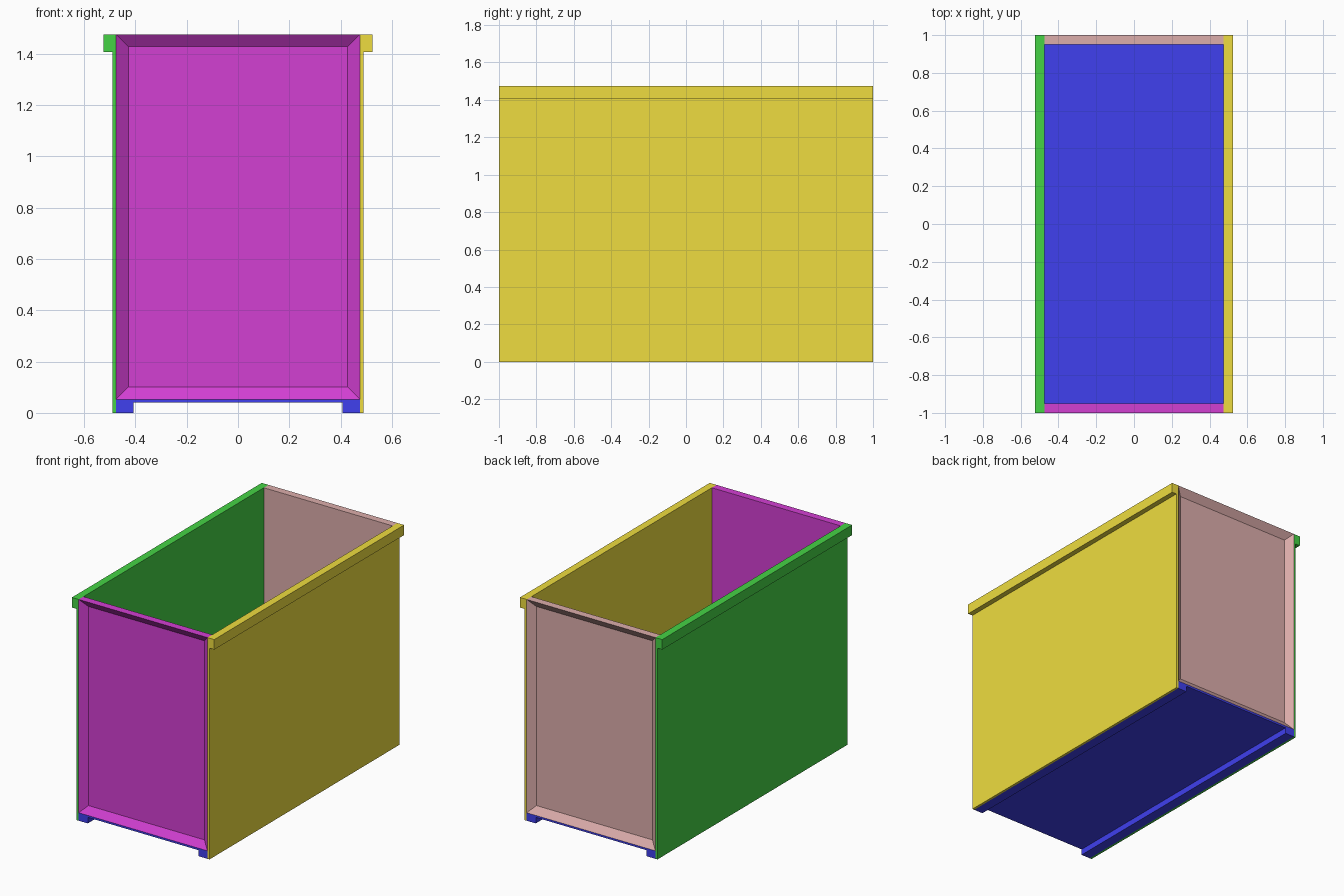
import bpy, bmesh

if "Cube" in bpy.data.objects:
    bpy.data.objects.remove(bpy.data.objects["Cube"])

TOP = 1.475      # rim height
IN = 0.475       # inner half width
OUT = 0.49       # outer half width of the side walls
LIP = 0.525      # half width at the rim lip
FLOOR = 0.053    # floor top
RIM = 0.067      # width of frame, rails and lip


def finish(name, bm, color):
    bmesh.ops.recalc_face_normals(bm, faces=bm.faces)
    mesh = bpy.data.meshes.new(name)
    bm.to_mesh(mesh)
    bm.free()
    mat = bpy.data.materials.new(name + "_colour")
    mat.diffuse_color = (*color, 1)
    mat.use_nodes = True
    mat.node_tree.nodes["Principled BSDF"].inputs["Base Color"].default_value = mat.diffuse_color
    mesh.materials.append(mat)
    obj = bpy.data.objects.new(name, mesh)
    bpy.context.collection.objects.link(obj)


def extrude_profile(name, points, color):
    """Sweep an xz profile along the full length of the box."""
    bm = bmesh.new()
    face = bm.faces.new([bm.verts.new((x, -1, z)) for x, z in points])
    ret = bmesh.ops.extrude_face_region(bm, geom=[face])
    verts = [v for v in ret["geom"] if isinstance(v, bmesh.types.BMVert)]
    bmesh.ops.translate(bm, verts=verts, vec=(0, 2, 0))
    finish(name, bm, color)


def end_panel(name, side, color):
    """Upright panel with a recessed outer face."""
    bm = bmesh.new()
    bmesh.ops.create_cube(bm, size=1)
    bmesh.ops.scale(bm, verts=bm.verts, vec=(2 * IN, 0.05, TOP - FLOOR))
    bmesh.ops.translate(bm, verts=bm.verts,
                        vec=(0, side * 0.975, (TOP + FLOOR) / 2))
    bm.normal_update()
    outer = [f for f in bm.faces if f.normal.y * side > 0.9]
    bmesh.ops.inset_region(bm, faces=outer, thickness=RIM)
    verts = list({v for f in outer for v in f.verts})
    bmesh.ops.translate(bm, verts=verts, vec=(0, -side * 0.035, 0))
    finish(name, bm, color)


# Side walls with an outward lip at the rim
wall = [(IN, 0), (OUT, 0), (OUT, TOP - RIM), (LIP, TOP - RIM), (LIP, TOP), (IN, TOP)]
extrude_profile("right_wall", wall, (0.86, 0.72, 0.05))
extrude_profile("left_wall", [(-x, z) for x, z in wall], (0.06, 0.65, 0.06))

# Floor with a runner along each side
foot = IN - RIM
half = [(foot, 0.04), (foot, 0), (IN, 0), (IN, FLOOR)]
extrude_profile("floor", half + [(-x, z) for x, z in reversed(half)], (0.05, 0.05, 0.86))

# Recessed end panels
end_panel("front_panel", -1, (0.65, 0.05, 0.65))
end_panel("back_panel", 1, (0.72, 0.42, 0.41))
